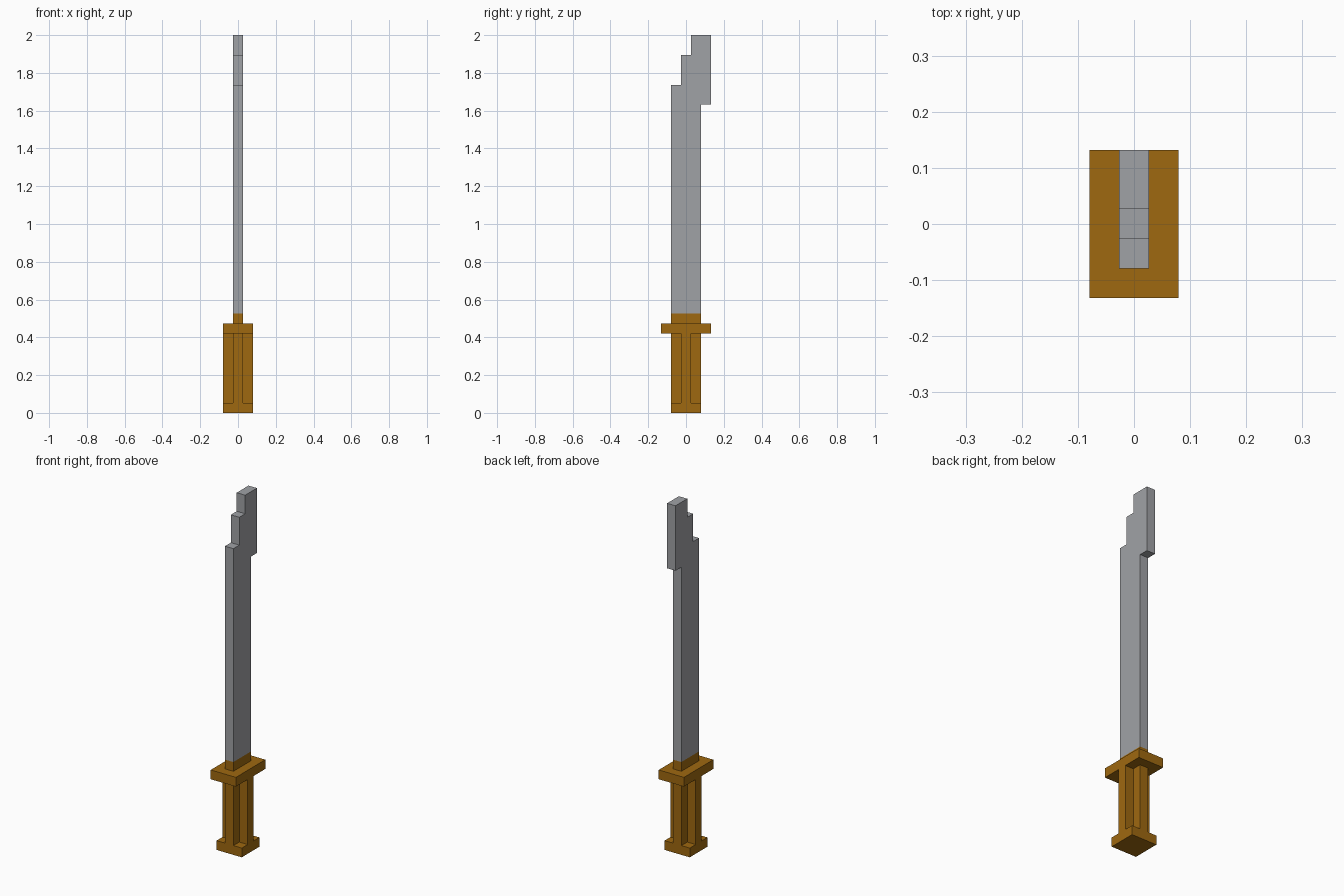
import bpy
import bmesh
from mathutils import Vector

cube = bpy.data.objects.get("Cube")
if cube:
    bpy.data.objects.remove(cube, do_unlink=True)

U = 2 / 38  # the sword is built on a block grid, 38 blocks tall


def make_material(name, rgb):
    mat = bpy.data.materials.new(name)
    mat.use_nodes = True
    colour = (*rgb, 1)
    mat.diffuse_color = colour
    mat.node_tree.nodes["Principled BSDF"].inputs["Base Color"].default_value = colour
    return mat


def extrude_profile(name, points, depth, mat):
    """Build a prism from a closed outline (in blocks) swept along depth (in blocks)."""
    bm = bmesh.new()
    face = bm.faces.new([bm.verts.new(Vector(p) * U) for p in points])
    result = bmesh.ops.extrude_face_region(bm, geom=[face])
    verts = [g for g in result["geom"] if isinstance(g, bmesh.types.BMVert)]
    bmesh.ops.translate(bm, verts=verts, vec=Vector(depth) * U)
    bmesh.ops.recalc_face_normals(bm, faces=bm.faces)
    mesh = bpy.data.meshes.new(name)
    bm.to_mesh(mesh)
    bm.free()
    mesh.materials.append(mat)
    obj = bpy.data.objects.new(name, mesh)
    bpy.context.collection.objects.link(obj)
    return obj


def block(name, half_x, half_y, bottom, top, mat):
    outline = [(sx * half_x, sy * half_y, bottom)
               for sx, sy in ((-1, -1), (1, -1), (1, 1), (-1, 1))]
    return extrude_profile(name, outline, (0, 0, top - bottom), mat)


steel = make_material("steel grey", (0.352, 0.361, 0.381))
bronze = make_material("bronze brown", (0.345, 0.14, 0.005))

# Handle: pommel, fluted grip, guard and collar
block("pommel", 1.5, 1.5, 0, 1, bronze)

quarter = [(1.5, -0.5), (1.5, 0.5), (0.5, 0.5)]
cross = []
for turn in range(4):
    cross += [(x, y, 1) for x, y in quarter]
    quarter = [(-y, x) for x, y in quarter]
extrude_profile("grip", cross, (0, 0, 7), bronze)

block("guard", 1.5, 2.5, 8, 9, bronze)
block("blade_collar", 0.5, 1.5, 9, 10, bronze)

# Blade: stepped tip at the front, hooked back edge
blade_outline = [(-1.5, 10), (1.5, 10), (1.5, 31), (2.5, 31), (2.5, 38),
                 (0.5, 38), (0.5, 36), (-0.5, 36), (-0.5, 33), (-1.5, 33)]
extrude_profile("blade", [(-0.5, y, z) for y, z in blade_outline], (1, 0, 0), steel)
